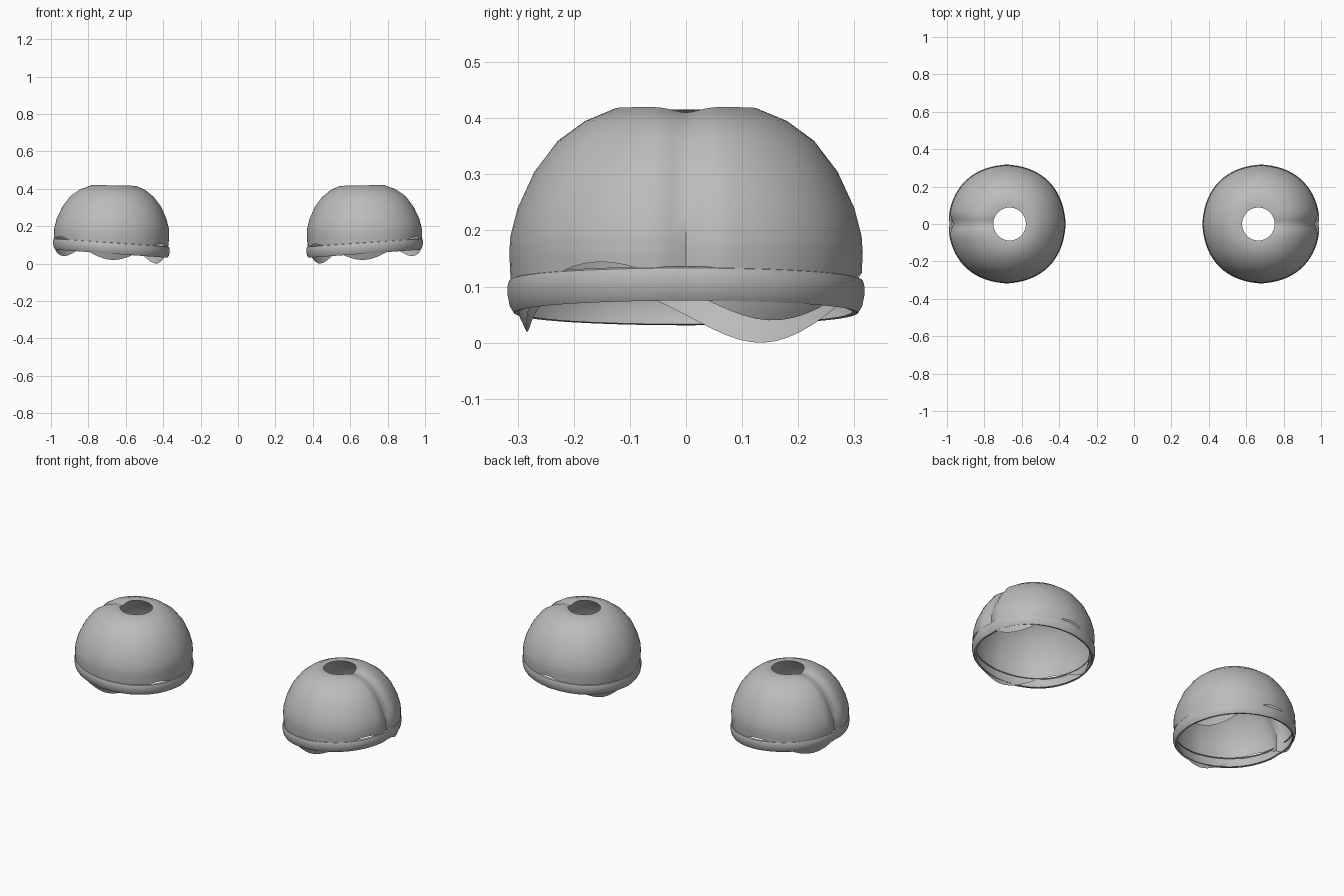
import bpy, bmesh, math

if "Cube" in bpy.data.objects:
    bpy.data.objects.remove(bpy.data.objects["Cube"])

CX = 0.68
SEG = 72

grey = bpy.data.materials.new("plain grey")
grey.diffuse_color = (0.5, 0.5, 0.5, 1)
grey.use_nodes = True
grey.node_tree.nodes["Principled BSDF"].inputs["Base Color"].default_value = grey.diffuse_color

# dome half-section: height, radius
PROFILE = [(-0.01, 0.272), (0.01, 0.28), (0.06, 0.303), (0.10, 0.312), (0.16, 0.315),
           (0.19, 0.313), (0.24, 0.30), (0.305, 0.27), (0.36, 0.228), (0.395, 0.18),
           (0.418, 0.125), (0.415, 0.088)]


def radius_at(z):
    for (z0, r0), (z1, r1) in zip(PROFILE[:5], PROFILE[1:6]):
        if z <= z1:
            return r0 + (r1 - r0) * (z - z0) / (z1 - z0)
    return PROFILE[5][1]


def squarish(a, n):
    return (abs(math.cos(a)) ** n + abs(math.sin(a)) ** n) ** (-1 / n)


def ring_point(a, r, z, groove=0.0):
    # rounder near the opening, squarer near the rim
    w = min(1, max(0, (r - 0.09) / 0.2))
    k = r * squarish(a, 2 + 0.3 * w) / (1 + 0.035 * w * abs(math.sin(2 * a)))
    x = CX + k * math.cos(a) * 0.99 - 0.015 * (1 - w)
    y = k * math.sin(a)
    # crease running down the outer side
    if math.cos(a) > 0:
        g = groove * math.exp(-(y / 0.032) ** 2)
        x -= g * w
        z -= 0.5 * g * (1 - w)
    return (x, y, z)


def loft(name, rings, side):
    bm = bmesh.new()
    rows = [[bm.verts.new((side * x, y, z)) for x, y, z in ring] for ring in rings]
    for lo, hi in zip(rows, rows[1:]):
        for i in range(SEG):
            j = (i + 1) % SEG
            quad = [lo[i], lo[j], hi[j], hi[i]]
            bm.faces.new(quad if side > 0 else quad[::-1])
    me = bpy.data.meshes.new(name)
    bm.to_mesh(me)
    bm.free()
    me.materials.append(grey)
    ob = bpy.data.objects.new(name, me)
    bpy.context.collection.objects.link(ob)
    bpy.context.view_layer.objects.active = ob
    ob.select_set(True)
    bpy.ops.object.shade_smooth_by_angle(angle=math.radians(40))
    ob.select_set(False)


ANGLES = [2 * math.pi * i / SEG for i in range(SEG)]


def dome_rings():
    rings = []
    # lower wall ending in a three-lobed hem, lower toward the inner side
    for s in [i / 7 for i in range(7)]:
        ring = []
        for a in ANGLES:
            hem = 0.072 + 0.023 * math.cos(a) - 0.052 * math.cos(3 * (a - math.pi / 6))
            z = hem + (0.19 - hem) * s
            ring.append(ring_point(a, radius_at(z), z, 0.025))
        rings.append(ring)
    # crown up to the round opening
    for z, r in PROFILE[5:]:
        rings.append([ring_point(a, r, z + 0.02 * r * math.cos(a) * (z > 0.35), 0.025)
                      for a in ANGLES])
    return rings


def band_rings():
    # rounded strip following the tilted rim
    section = [(0.297, 0.002), (0.307, 0.0), (0.314, 0.012), (0.318, 0.032),
               (0.318, 0.048), (0.315, 0.058), (0.307, 0.061)]
    return [[ring_point(a, r, 0.053 + 0.022 * math.cos(a) + h, 0.008) for a in ANGLES]
            for r, h in section]


for side, label in ((-1, "left"), (1, "right")):
    loft(label + "_dome", dome_rings(), side)
    loft(label + "_rim_band", band_rings(), side)
